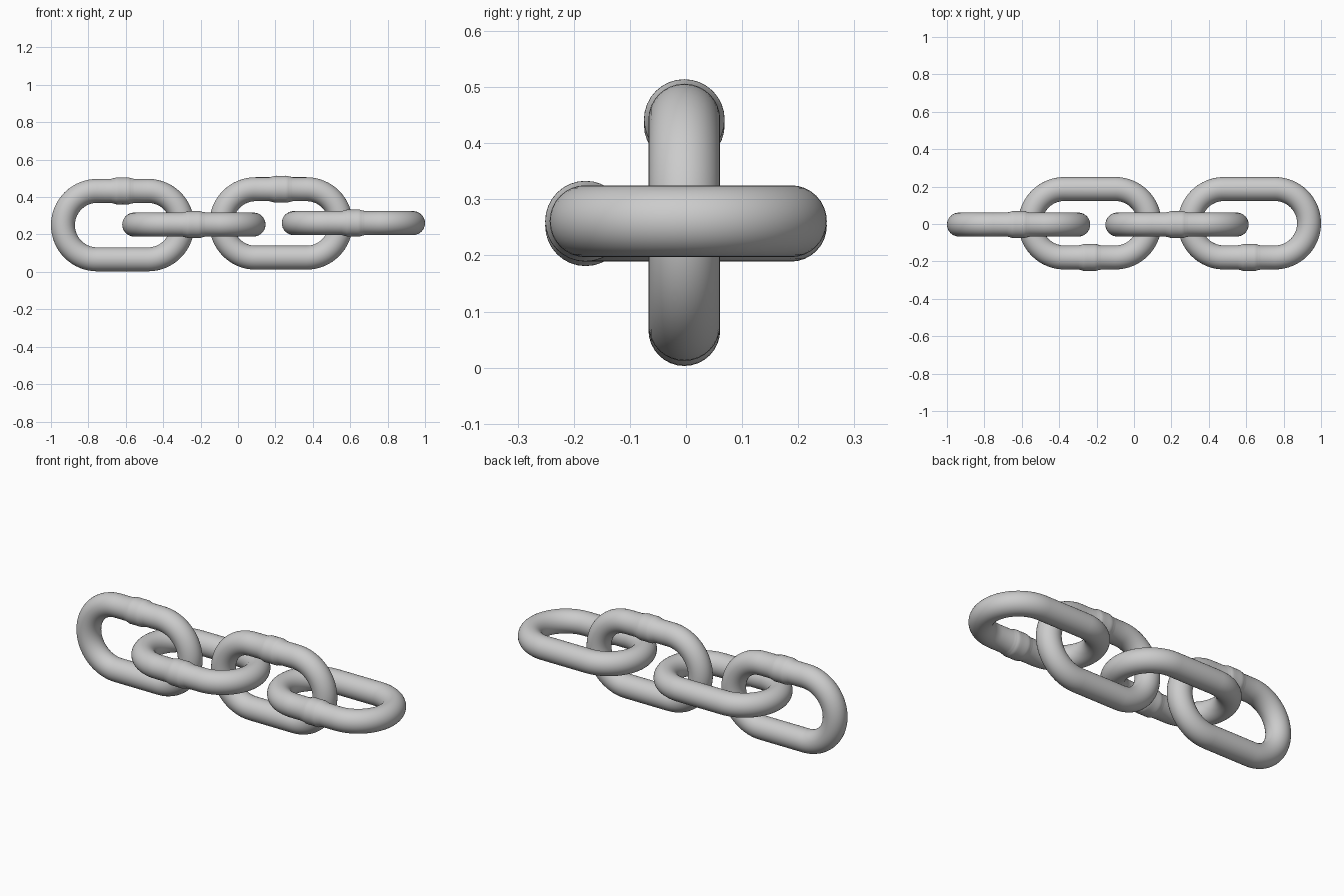
import bpy, bmesh
from math import sin, cos, pi
from mathutils import Vector

if "Cube" in bpy.data.objects:
    bpy.data.objects.remove(bpy.data.objects["Cube"])

TUBE = 0.064      # rod radius
BEND = 0.183      # centreline radius of the round ends
HALF = 0.136      # half length of the straight sides
SIDES = 32
ARC = 32


def link_path():
    """Stations of (position, outward normal, rod radius) around the link."""
    stations = []
    # upper side, right to left mirrored weld bead
    weld = [(0.062, 0.0), (0.055, 0.002), (0.048, 0.0035), (0.041, 0.005),
            (0.035, 0.0075), (0.025, 0.008), (0.012, 0.0078)]
    bead = [(-x, r) for x, r in weld] + [(0, 0.0075)] + [(x, r) for x, r in reversed(weld)]
    for x, extra in bead:
        stations.append((Vector((x, BEND)), Vector((0, 1)), TUBE + extra))
    # round ends, each followed by a straight run
    for side, start in ((1, pi / 2), (-1, -pi / 2)):
        for i in range(ARC + 1):
            a = start - pi * i / ARC
            n = Vector((cos(a), sin(a)))
            stations.append((Vector((side * HALF, 0)) + n * BEND, n, TUBE))
    return stations


def make_link(name, centre, upright):
    bm = bmesh.new()
    rings = []
    for p, n, r in link_path():
        ring = []
        for k in range(SIDES):
            t = 2 * pi * k / SIDES
            q = p + n * (r * cos(t))
            d = r * sin(t)
            # flat links carry the weld on the front (-y) side
            co = (q.x, d, q.y) if upright else (q.x, -q.y, d)
            ring.append(bm.verts.new(Vector(co) + Vector(centre)))
        rings.append(ring)
    for i, ring in enumerate(rings):
        nxt = rings[(i + 1) % len(rings)]
        for k in range(SIDES):
            j = (k + 1) % SIDES
            bm.faces.new((ring[k], ring[j], nxt[j], nxt[k]))
    bmesh.ops.recalc_face_normals(bm, faces=bm.faces)
    for f in bm.faces:
        f.smooth = True
    mesh = bpy.data.meshes.new(name)
    bm.to_mesh(mesh)
    bm.free()
    obj = bpy.data.objects.new(name, mesh)
    bpy.context.collection.objects.link(obj)
    return obj


# alternating upright and flat links
make_link("chain_link_1", (-0.617, -0.003, 0.250), True)
make_link("chain_link_2", (-0.236, 0.004, 0.253), False)
make_link("chain_link_3", (0.230, -0.003, 0.259), True)
make_link("chain_link_4", (0.617, 0.004, 0.261), False)
